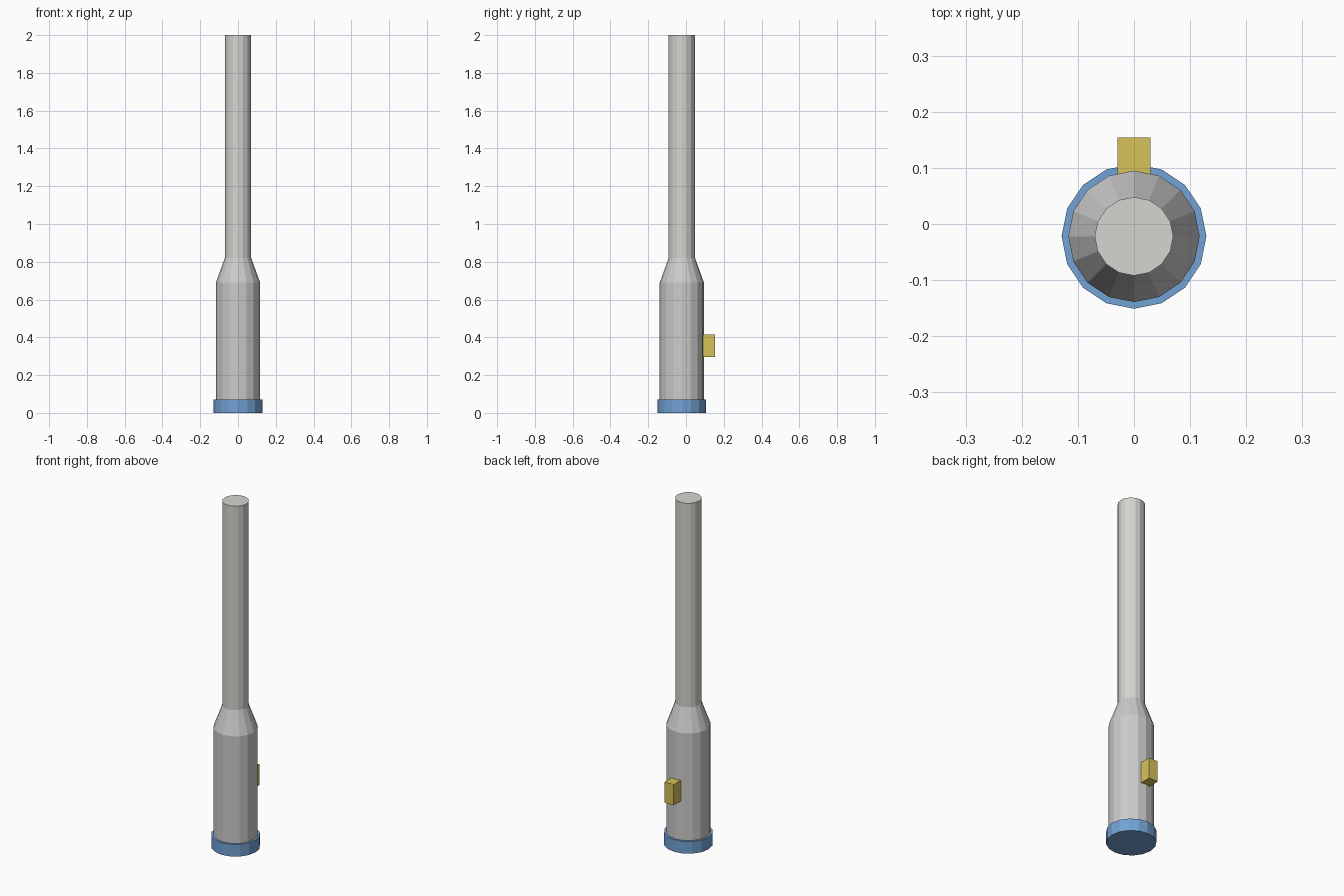
import bpy, bmesh, math
from mathutils import Vector

if "Cube" in bpy.data.objects:
    bpy.data.objects.remove(bpy.data.objects["Cube"])

SIDES = 16
AXIS_Y = -0.022  # the tube axis sits slightly forward of the centre


def finish(name, bm, colour=None):
    bmesh.ops.recalc_face_normals(bm, faces=bm.faces)
    mesh = bpy.data.meshes.new(name)
    bm.to_mesh(mesh)
    bm.free()
    obj = bpy.data.objects.new(name, mesh)
    bpy.context.collection.objects.link(obj)
    if colour:
        mat = bpy.data.materials.new(name + "_colour")
        mat.diffuse_color = (*colour, 1)
        mat.use_nodes = True
        mat.node_tree.nodes["Principled BSDF"].inputs["Base Color"].default_value = mat.diffuse_color
        mesh.materials.append(mat)
    return obj


def lathe(name, profile, colour=None):
    """Capped, flat-sided solid from (radius, z) rings."""
    bm = bmesh.new()
    rings = []
    for r, z in profile:
        rings.append([bm.verts.new((r * math.cos(a), AXIS_Y + r * math.sin(a), z))
                      for a in (2 * math.pi * i / SIDES for i in range(SIDES))])
    for low, high in zip(rings, rings[1:]):
        for i in range(SIDES):
            j = (i + 1) % SIDES
            bm.faces.new((low[i], low[j], high[j], high[i]))
    bm.faces.new(rings[0][::-1])
    bm.faces.new(rings[-1])
    return finish(name, bm, colour)


def box(name, low, high, colour=None):
    low, high = Vector(low), Vector(high)
    bm = bmesh.new()
    bmesh.ops.create_cube(bm, size=1)
    bmesh.ops.scale(bm, vec=high - low, verts=bm.verts)
    bmesh.ops.translate(bm, vec=(low + high) / 2, verts=bm.verts)
    return finish(name, bm, colour)


# Blue end cap
lathe("base_cap", [(0.129, 0), (0.129, 0.07)], (0.17, 0.36, 0.66))
# Wide body with tapered shoulder
lathe("body", [(0.117, 0.07), (0.117, 0.69), (0.07, 0.82)])
# Slim upper tube
lathe("upper_tube", [(0.07, 0.82), (0.07, 2.0)], (0.66, 0.66, 0.63))
# Yellow block on the back
box("side_block", (-0.029, 0.083, 0.295), (0.029, 0.154, 0.415), (0.68, 0.54, 0.1))
